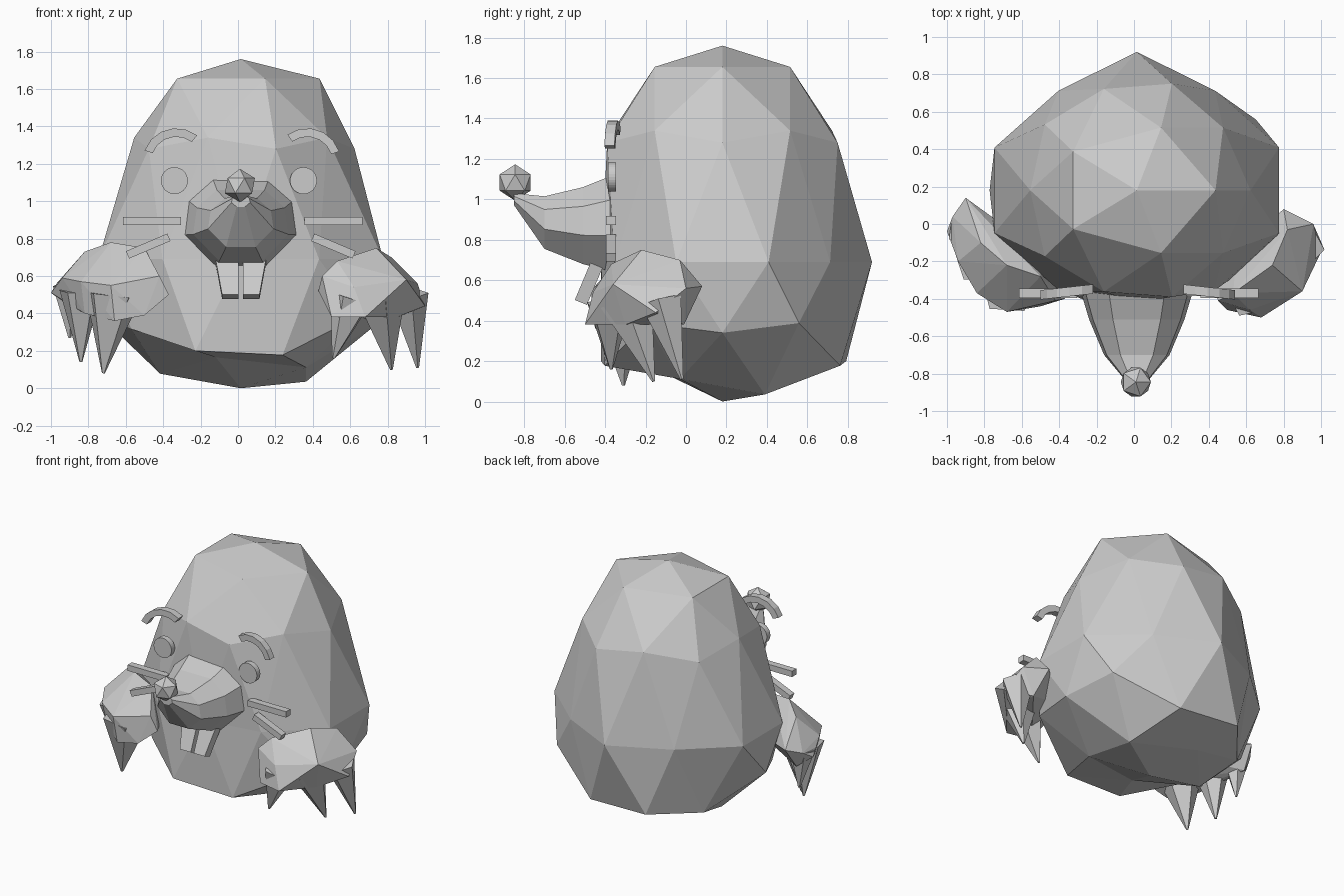
import bpy, bmesh, math
from mathutils import Vector, Matrix

if "Cube" in bpy.data.objects:
    bpy.data.objects.remove(bpy.data.objects["Cube"], do_unlink=True)

grey = bpy.data.materials.new("plain_grey")
grey.use_nodes = True
grey.diffuse_color = (0.6, 0.6, 0.6, 1)
grey.node_tree.nodes["Principled BSDF"].inputs["Base Color"].default_value = (0.6, 0.6, 0.6, 1)


def finish(bm, name):
    bmesh.ops.recalc_face_normals(bm, faces=bm.faces[:])
    mesh = bpy.data.meshes.new(name)
    bm.to_mesh(mesh)
    bm.free()
    mesh.materials.append(grey)
    obj = bpy.data.objects.new(name, mesh)
    bpy.context.collection.objects.link(obj)
    return obj


def loft(name, rings):
    """Skin a closed solid through rings of equal length."""
    bm = bmesh.new()
    loops = [[bm.verts.new(p) for p in ring] for ring in rings]
    n = len(rings[0])
    for a, b in zip(loops, loops[1:]):
        for i in range(n):
            j = (i + 1) % n
            bm.faces.new((a[i], a[j], b[j], b[i]))
    bm.faces.new(loops[0])
    bm.faces.new(loops[-1])
    return finish(bm, name)


def plate(name, centre, size, tilt=0):
    bm = bmesh.new()
    matrix = (Matrix.Translation(centre) @ Matrix.Rotation(math.radians(tilt), 4, 'Y')
              @ Matrix.Diagonal((*size, 1)))
    bmesh.ops.create_cube(bm, size=1, matrix=matrix)
    return finish(bm, name)


def claw(name, base, tip, radius):
    base, tip = Vector(base), Vector(tip)
    axis = tip - base
    turn = axis.to_track_quat('Z', 'Y').to_matrix().to_4x4()
    bm = bmesh.new()
    bmesh.ops.create_cone(bm, segments=5, cap_ends=True, radius1=radius, radius2=0.008,
                          depth=axis.length,
                          matrix=Matrix.Translation((base + tip) / 2) @ turn)
    return finish(bm, name)


# Body: faceted ball whose rings are reshaped into a flat-faced egg
# source height: (x scale, y scale, new height, lift of the front and back)
levels = {1: (1, 1, 1.76, 0), 0.85: (0.80, 0.67, 1.655, 0), 0.526: (0.67, 0.67, 1.34, 0),
          0.447: (0.68, 0.67, 1.28, 0), 0: (0.80, 0.74, 0.69, 0),
          -0.447: (0.88, 0.72, 0.42, -0.42), -0.526: (0.85, 0.72, 0.34, -0.38),
          -0.85: (0.82, 0.68, 0.025, 0), -1: (1, 1, 0, 0)}
bm = bmesh.new()
bmesh.ops.create_icosphere(bm, subdivisions=2, radius=1)
for v in bm.verts:
    x, y = v.co.xy
    key = min(levels, key=lambda k: abs(k - v.co.z))
    sx, sy, z, lift = levels[key]
    z += lift * y ** 4
    pinch = 1
    if key == 0 and 0.5 < abs(x) < 0.7:  # diagonal corners of the waist
        pinch = 0.89
    elif key == -0.526 and x < -0.6 and y > 0.4:  # tucked lower corner at the back
        pinch = 0.85
        z -= 0.15
    elif key == -0.85:  # uneven underside
        z += max(-0.28 * y, 1.1 * y ** 4, -0.1 * x)
    v.co = (0.015 + x * sx * pinch, max(0.18 + y * sy * pinch, -0.42), z)
finish(bm, "body")

# Snout: eight-sided tapering loft along y
snout = []
for y, rx, low, high in ((-0.36, 0.30, 0.64, 1.12), (-0.51, 0.255, 0.68, 1.06),
                         (-0.70, 0.175, 0.755, 1.015), (-0.85, 0.05, 0.97, 1.03)):
    mid, rz = (low + high) / 2, (high - low) / 2
    snout.append([(0.015 + rx * px, y, mid + rz * pz) for sx in (1, -1)
                  for px, pz in ((0.5, 1), (0.92, 0.5), (1, -0.25), (0.45, -1))[::sx]
                  for px in (px * sx,)])
loft("snout", snout)

# Nose tip
bm = bmesh.new()
bmesh.ops.create_icosphere(bm, subdivisions=1, radius=0.09,
                           matrix=Matrix.Translation((0.01, -0.845, 1.083)))
finish(bm, "nose")

for side, label, brow_x, brow_start in ((-1, "right", -0.33, 52), (1, "left", 0.37, 18)):
    # Front teeth: slanted, narrower at the bottom
    rings = []
    for inner, outer, y, z in ((0.012, 0.135, -0.44, 0.68), (0.012, 0.10, -0.52, 0.49)):
        rings.append([(0.015 + side * x, y + dy, z + dz) for x, dy, dz in
                      ((inner, 0.03, -0.012), (outer, 0.03, -0.012),
                       (outer, -0.03, 0.012), (inner, -0.03, 0.012))])
    loft(label + "_tooth", rings)

    # Eye disc
    bm = bmesh.new()
    bmesh.ops.create_cone(bm, segments=32, cap_ends=True, radius1=0.072, radius2=0.072, depth=0.04,
                          matrix=Matrix.Translation((0.005 + side * 0.345, -0.365, 1.11))
                          @ Matrix.Rotation(math.pi / 2, 4, 'X'))
    finish(bm, label + "_eye")

    # Eyebrow arc, its outer end slightly further forward
    rings = []
    for i in range(6):
        a = math.radians(brow_start + i * 21.6)
        ring = []
        for r, y in ((0.18, -0.385), (0.18, -0.335), (0.135, -0.335), (0.135, -0.385)):
            x = r * math.cos(a)
            ring.append((brow_x + x, y - side * x * 0.11, 1.21 + r * math.sin(a)))
        rings.append(ring)
    loft(label + "_eyebrow", rings)

    # Whiskers
    plate(label + "_upper_whisker", (0.025 + side * 0.485, -0.37, 0.895), (0.31, 0.05, 0.043))
    plate(label + "_lower_whisker", (0.015 + side * 0.495, -0.37, 0.76), (0.24, 0.05, 0.043), side * 23)

# Arms: faceted mitts, the right one held slightly higher and turned in
mitts = {"left": ((0.43, -0.36, 0.52), (0.45, -0.41, 0.60), (0.53, -0.37, 0.68), (0.74, -0.22, 0.75),
                  (0.82, -0.03, 0.70), (0.80, 0.08, 0.57), (0.96, 0.00, 0.56), (1.00, -0.15, 0.44),
                  (0.90, -0.36, 0.58), (0.68, -0.50, 0.38), (0.50, -0.46, 0.38), (0.85, -0.30, 0.38),
                  (0.55, -0.15, 0.50), (0.86, -0.01, 0.38), (0.62, -0.46, 0.54)),
         "right": ((-0.37, -0.40, 0.50), (-0.42, -0.41, 0.60), (-0.50, -0.28, 0.75),
                   (-0.68, -0.22, 0.78), (-0.82, -0.10, 0.73), (-0.90, 0.14, 0.60),
                   (-0.97, 0.04, 0.56), (-1.00, -0.04, 0.51), (-0.94, -0.20, 0.59),
                   (-0.84, -0.37, 0.57), (-0.68, -0.47, 0.55), (-0.50, -0.44, 0.39),
                   (-0.82, -0.34, 0.40), (-0.66, -0.45, 0.36), (-0.92, 0.04, 0.45),
                   (-0.50, -0.15, 0.50))}
for label, points in mitts.items():
    bm = bmesh.new()
    for p in points:
        bm.verts.new(p)
    hull = bmesh.ops.convex_hull(bm, input=bm.verts[:])
    loose = {g for g in hull["geom_interior"] if isinstance(g, bmesh.types.BMVert)}
    bmesh.ops.delete(bm, geom=list(loose), context='VERTS')
    finish(bm, label + "_arm")

# Claws: base, tip, radius
claws = {"left": (((0.61, -0.38, 0.48), (0.51, -0.37, 0.16), 0.12),
                  ((0.76, -0.29, 0.50), (0.82, -0.16, 0.10), 0.14),
                  ((0.91, -0.12, 0.50), (0.96, -0.02, 0.11), 0.11)),
         "right": (((-0.67, -0.33, 0.50), (-0.72, -0.31, 0.08), 0.16),
                   ((-0.84, -0.20, 0.52), (-0.84, -0.16, 0.14), 0.12),
                   ((-0.91, -0.04, 0.55), (-0.90, -0.02, 0.27), 0.09))}
for label, items in claws.items():
    for i, (base, tip, radius) in enumerate(items):
        claw(f"{label}_claw_{i + 1}", base, tip, radius)
